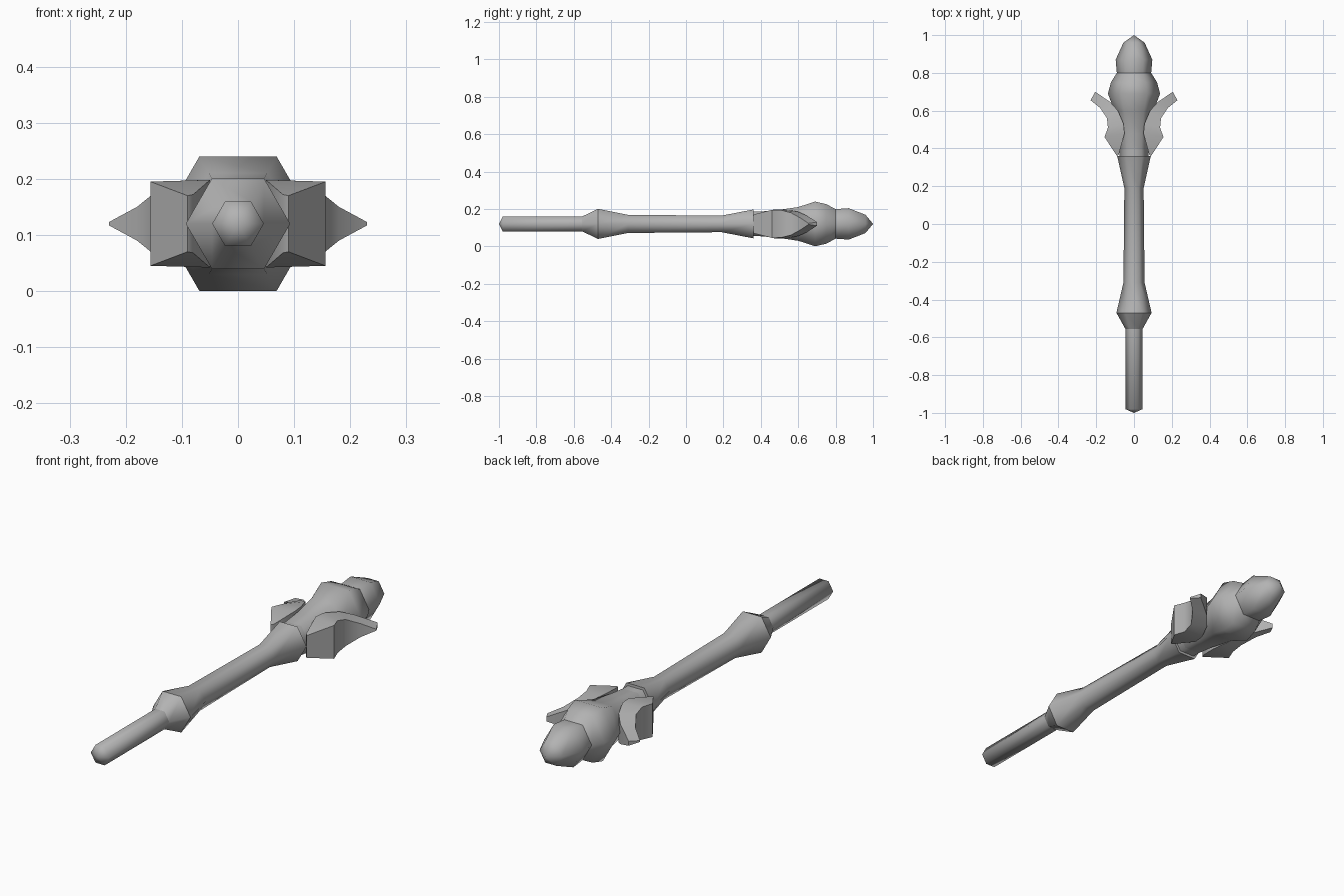
import bpy, bmesh
from math import cos, sin, pi

cube = bpy.data.objects.get("Cube")
if cube:
    bpy.data.objects.remove(cube, do_unlink=True)

AXIS_Z = 0.12

grey = bpy.data.materials.new("plain_grey")
grey.use_nodes = True
colour = (0.45, 0.45, 0.45, 1)
grey.diffuse_color = colour
grey.node_tree.nodes["Principled BSDF"].inputs["Base Color"].default_value = colour


def finish(name, bm):
    bmesh.ops.recalc_face_normals(bm, faces=bm.faces)
    mesh = bpy.data.meshes.new(name)
    bm.to_mesh(mesh)
    bm.free()
    mesh.materials.append(grey)
    obj = bpy.data.objects.new(name, mesh)
    bpy.context.collection.objects.link(obj)
    return obj


def hex_turned(name, profile, sides=6):
    """Sweep (y, radius) points around the long axis; zero radius makes an apex."""
    bm = bmesh.new()
    rings = []
    for y, r in profile:
        count = sides if r > 0 else 1
        rings.append([bm.verts.new((r * cos(2 * pi * k / sides), y,
                                    AXIS_Z + r * sin(2 * pi * k / sides)))
                      for k in range(count)])
    for a, b in zip(rings, rings[1:]):
        for k in range(sides):
            n = (k + 1) % sides
            if len(a) == 1:
                bm.faces.new((a[0], b[k], b[n]))
            elif len(b) == 1:
                bm.faces.new((a[k], b[0], a[n]))
            else:
                bm.faces.new((a[k], b[k], b[n], a[n]))
    bm.normal_update()
    for f in bm.faces:
        f.smooth = abs(f.normal.y) < 0.9   # end caps stay flat
    return finish(name, bm)


# Handle, knob and shaft
hex_turned("grip", [(-1, 0), (-0.98, 0.046), (-0.55, 0.046)])
hex_turned("knob_taper", [(-0.555, 0.046), (-0.47, 0.093)])
hex_turned("shaft", [(-0.47, 0.093), (-0.31, 0.056), (0.19, 0.051),
                     (0.36, 0.089), (0.361, 0)])
hex_turned("collar", [(0.36, 0.076), (0.395, 0.076)])

# Head body and rounded nose
hex_turned("head_body", [(0.395, 0.076), (0.48, 0.084), (0.60, 0.104),
                         (0.69, 0.138), (0.75, 0.122), (0.80, 0.091)])
hex_turned("nose", [(0.80, 0.091), (0.87, 0.097), (0.96, 0.056), (1, 0)])

# Swept side fins: (x, y, half height) along the outer and inner edges
outer = [(0.09, 0.36, 0.05), (0.156, 0.46, 0.075), (0.138, 0.51, 0.073),
         (0.143, 0.56, 0.06), (0.18, 0.615, 0.03), (0.23, 0.655, 0.003)]
inner = [(0.08, 0.37, 0.052), (0.05, 0.48, 0.078), (0.055, 0.53, 0.078),
         (0.085, 0.60, 0.065), (0.125, 0.645, 0.045), (0.205, 0.70, 0.01)]


def fin(name, side):
    bm = bmesh.new()
    loops = []
    for o, i in zip(outer, inner):
        corners = [(o, 1), (i, 1), (i, -1), (o, -1)]
        loops.append([bm.verts.new((side * p[0], p[1], AXIS_Z + s * p[2]))
                      for p, s in corners])
    for a, b in zip(loops, loops[1:]):
        for k in range(4):
            n = (k + 1) % 4
            bm.faces.new((a[k], a[n], b[n], b[k]))
    bm.faces.new(loops[0])
    bm.faces.new(loops[-1])
    obj = finish(name, bm)
    bpy.ops.object.select_all(action="DESELECT")
    obj.select_set(True)
    bpy.context.view_layer.objects.active = obj
    bpy.ops.object.shade_smooth_by_angle(angle=0.7)


fin("left_fin", 1)
fin("right_fin", -1)
